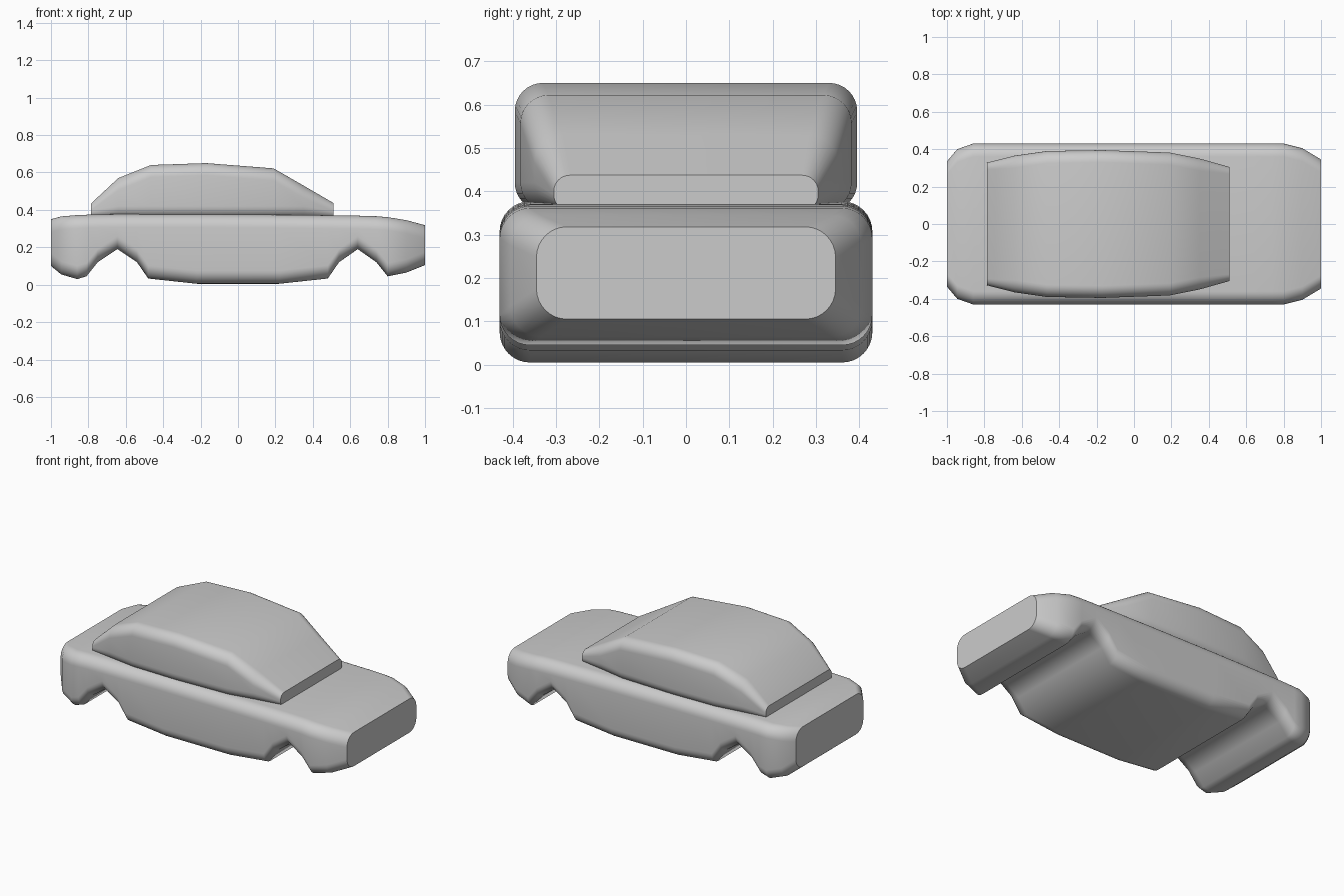
import bpy
import bmesh
from math import cos, sin, pi

cube = bpy.data.objects.get("Cube")
if cube:
    bpy.data.objects.remove(cube, do_unlink=True)

# Single plain grey
grey = bpy.data.materials.new("plain_grey")
grey.use_nodes = True
grey.diffuse_color = (0.6, 0.6, 0.6, 1)
bsdf = next(n for n in grey.node_tree.nodes if n.type == 'BSDF_PRINCIPLED')
bsdf.inputs["Base Color"].default_value = (0.6, 0.6, 0.6, 1)

ARC = 8  # segments in each rounded corner


def rounded_section(x, half, low, high, radius):
    """Rounded rectangle across the car, counter-clockwise seen from +x."""
    r = min(radius, (high - low) * 0.45)
    corners = [(half - r, high - r), (r - half, high - r),
               (r - half, low + r), (half - r, low + r)]
    points = []
    for i, (cy, cz) in enumerate(corners):
        for k in range(ARC + 1):
            a = pi / 2 * (i + k / ARC)
            points.append((x, cy + r * cos(a), cz + r * sin(a)))
    return points


def loft(name, stations, radius):
    """Skin a row of rounded sections; smooth sides and flat end caps."""
    bm = bmesh.new()
    rings = [[bm.verts.new(p) for p in rounded_section(*s, radius)]
             for s in stations]
    for a, b in zip(rings, rings[1:]):
        for i in range(len(a)):
            j = (i + 1) % len(a)
            bm.faces.new((a[i], a[j], b[j], b[i])).smooth = True
    for cap in (rings[0][::-1], rings[-1]):
        face = bm.faces.new(cap)
        for edge in face.edges:
            edge.smooth = False
    bmesh.ops.recalc_face_normals(bm, faces=bm.faces)
    mesh = bpy.data.meshes.new(name)
    bm.to_mesh(mesh)
    bm.free()
    mesh.materials.append(grey)
    obj = bpy.data.objects.new(name, mesh)
    bpy.context.collection.objects.link(obj)
    return obj


# Lower body with wheel arches: x, half width, bottom, top
loft("car_body", [
    (-1, .335, .10, .35), (-.945, .40, .055, .365), (-.86, .43, .03, .372),
    (-.81, .43, .045, .374), (-.75, .43, .12, .376), (-.645, .43, .19, .377),
    (-.54, .43, .12, .377), (-.48, .43, .033, .377), (-.22, .43, .005, .377),
    (.22, .43, .005, .374), (.48, .43, .033, .371), (.54, .43, .12, .37),
    (.64, .43, .19, .369), (.74, .43, .12, .366), (.80, .43, .045, .361),
    (.90, .405, .065, .345), (1, .345, .105, .318)], .07)

# Cabin resting in the top of the body
loft("cabin", [
    (-.785, .328, .355, .435), (-.64, .365, .355, .57),
    (-.465, .39, .355, .64), (-.17, .395, .355, .65),
    (.19, .382, .355, .622), (.35, .35, .355, .53),
    (.51, .305, .355, .437)], .065)
